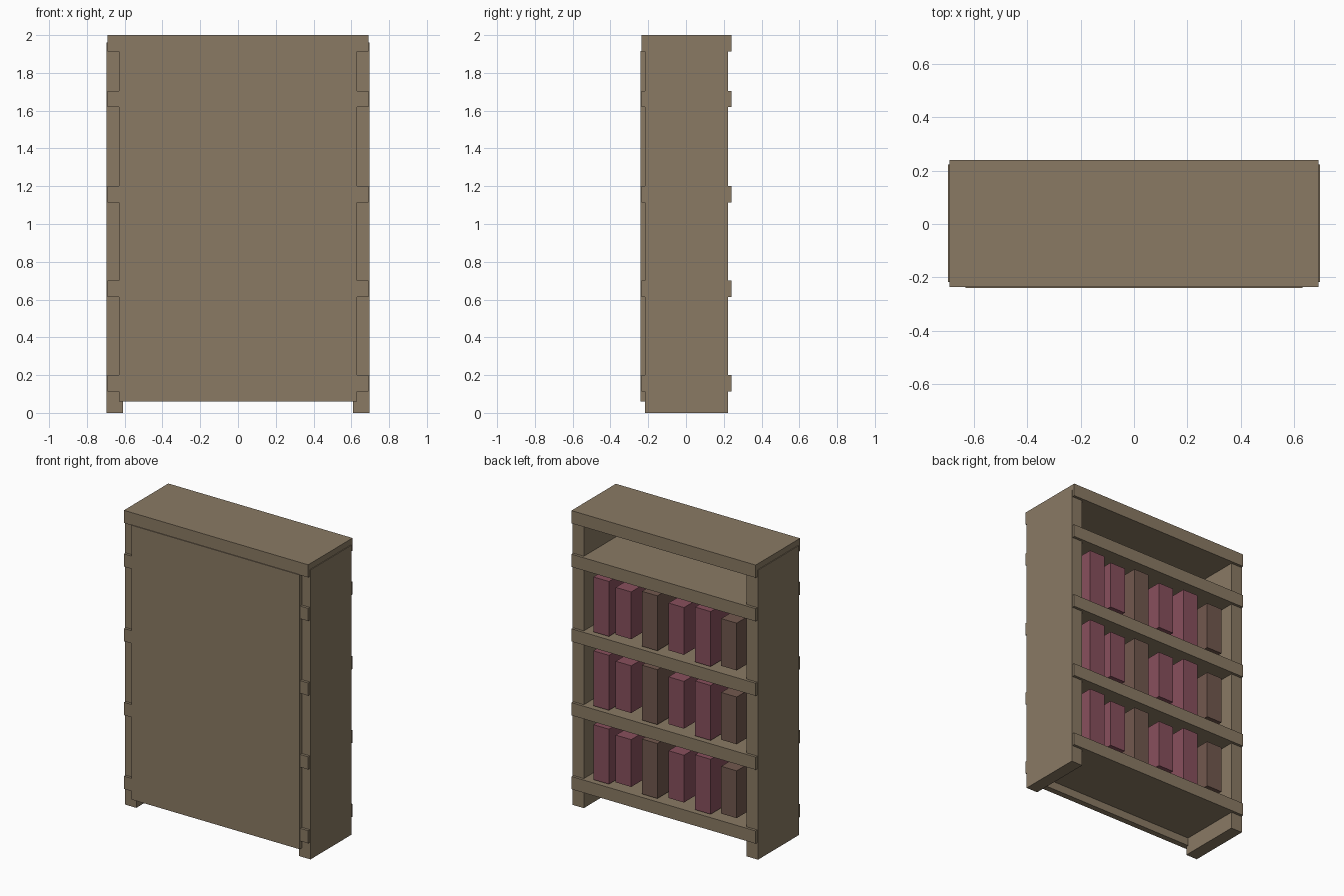
import bpy

if "Cube" in bpy.data.objects:
    bpy.data.objects.remove(bpy.data.objects["Cube"])


def material(name, rgb):
    m = bpy.data.materials.new(name)
    m.diffuse_color = (*rgb, 1.0)
    m.use_nodes = True
    m.node_tree.nodes["Principled BSDF"].inputs["Base Color"].default_value = m.diffuse_color
    return m


wood = material("weathered_wood", (0.254, 0.195, 0.127))
maroon = material("maroon_cover", (0.246, 0.08, 0.109))
brown = material("brown_cover", (0.168, 0.098, 0.076))


def box(name, x, y, z, mat):
    """Box from (min, max) ranges on each axis."""
    bpy.ops.mesh.primitive_cube_add(size=1)
    o = bpy.context.object
    o.name = o.data.name = name
    o.location = [(a + b) / 2 for a, b in (x, y, z)]
    o.scale = [b - a for a, b in (x, y, z)]
    bpy.ops.object.transform_apply(location=True, rotation=False, scale=True)
    o.data.materials.append(mat)
    return o


# Side panels
box("left_side", (-0.695, -0.61), (-0.217, 0.222), (0, 1.96), wood)
box("right_side", (0.61, 0.695), (-0.217, 0.222), (0, 1.96), wood)

# Back panel, standing slightly proud of the shelves
box("back_panel", (-0.63, 0.63), (-0.24, -0.2), (0.06, 1.917), wood)

# Shelves and top board, poking out past the sides
for i, top in enumerate((0.2, 0.7, 1.2, 1.705, 2.0)):
    box("top_board" if i == 4 else f"shelf_{i + 1}",
        (-0.69, 0.69), (-0.235, 0.24), (top - 0.086, top), wood)

# Books: tall and short alternate, every third one is brown
centres = (0.483, 0.316, 0.12, -0.079, -0.279, -0.474)
for row, base in enumerate((0.2, 0.7, 1.2)):
    for i, cx in enumerate(centres):
        half = 0.186 if i % 2 == 0 else 0.16
        mid = base + 0.196
        box(f"book_{row + 1}_{i + 1}", (cx - 0.058, cx + 0.058),
            (-0.2125, 0.2175), (mid - half, mid + half),
            brown if i % 3 == 2 else maroon)
